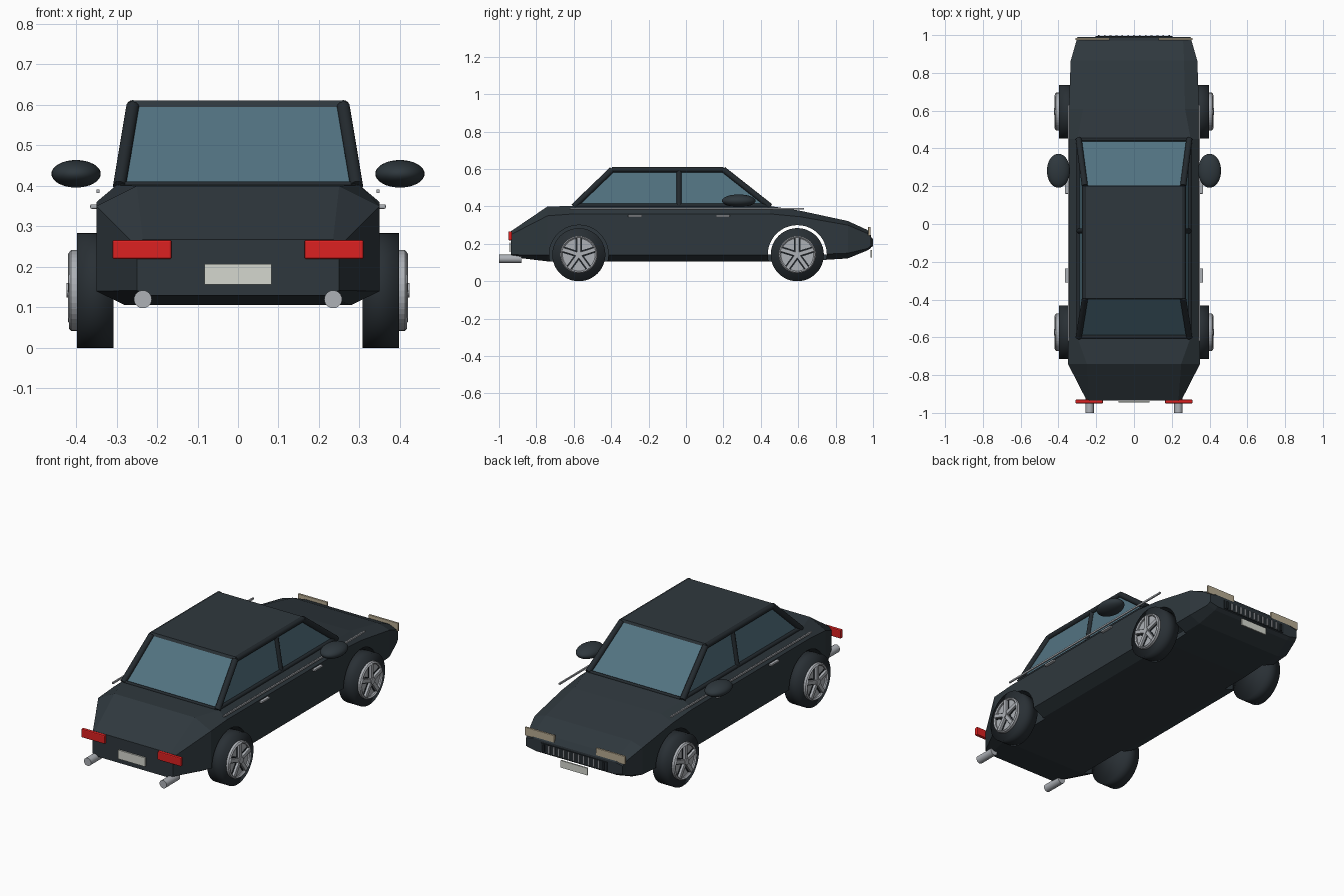
import bpy, bmesh, math
from mathutils import Vector

if "Cube" in bpy.data.objects:
    bpy.data.objects.remove(bpy.data.objects["Cube"])


def material(name, r, g, b):
    m = bpy.data.materials.new(name)
    m.use_nodes = True
    m.diffuse_color = (r, g, b, 1)
    m.node_tree.nodes["Principled BSDF"].inputs["Base Color"].default_value = (r, g, b, 1)
    return m


PAINT = material("dark_paint", .028, .039, .047)
TRIM = material("dark_trim", .017, .023, .028)
TYRE = material("tyre_rubber", .022, .029, .035)
GLASS = material("blue_glass", .085, .17, .22)
RED = material("red_lamp", .72, .015, .015)
BEIGE = material("headlamp_beige", .48, .41, .29)
SILVER = material("silver", .42, .44, .47)
PLATE = material("plate_white", .66, .68, .62)


def finish(name, bm, mat, smooth=False):
    bmesh.ops.recalc_face_normals(bm, faces=bm.faces)
    me = bpy.data.meshes.new(name)
    bm.to_mesh(me)
    bm.free()
    ob = bpy.data.objects.new(name, me)
    bpy.context.collection.objects.link(ob)
    me.materials.append(mat)
    if smooth:
        bpy.ops.object.select_all(action="DESELECT")
        ob.select_set(True)
        bpy.context.view_layer.objects.active = ob
        bpy.ops.object.shade_smooth_by_angle(angle=math.radians(smooth))
    return ob


def loft(name, rings, mat):
    """Skin a row of matching closed rings and cap both ends."""
    bm = bmesh.new()
    rows = [[bm.verts.new(p) for p in ring] for ring in rings]
    n = len(rows[0])
    for a, b in zip(rows, rows[1:]):
        for i in range(n):
            bm.faces.new((a[i], a[(i + 1) % n], b[(i + 1) % n], b[i]))
    bm.faces.new(rows[0])
    bm.faces.new(rows[-1])
    return finish(name, bm, mat)


def box(name, centre, size, mat, bevel=0, turn=0):
    bm = bmesh.new()
    bmesh.ops.create_cube(bm, size=1)
    for v in bm.verts:
        v.co = Vector(a * b for a, b in zip(v.co, size))
    if bevel:
        bmesh.ops.bevel(bm, geom=bm.edges[:], offset=bevel, segments=2, affect="EDGES", profile=.5)
    ob = finish(name, bm, mat)
    ob.location = centre
    ob.rotation_euler.x = turn
    return ob


def rod(name, a, b, radius, mat, sides=16, smooth=40):
    a, b = Vector(a), Vector(b)
    bm = bmesh.new()
    bmesh.ops.create_cone(bm, cap_ends=True, segments=sides, radius1=radius,
                          radius2=radius, depth=(b - a).length)
    ob = finish(name, bm, mat, smooth)
    ob.location = (a + b) / 2
    ob.rotation_mode = "QUATERNION"
    ob.rotation_quaternion = (b - a).to_track_quat("Z", "Y")
    return ob


# Body shell: y, four heights from sill to deck, half widths of floor, side and deck
stations = [
    (-.935, .13, .142, .25, .268, .22, .25, .235),
    (-.74, .106, .14, .35, .40, .28, .35, .25),
    (-.60, .106, .14, .36, .402, .28, .35, .30),
    (.45, .106, .14, .36, .402, .28, .35, .30),
    (.61, .106, .14, .345, .377, .28, .345, .27),
    (.865, .122, .15, .30, .322, .27, .335, .265),
    (.97, .165, .175, .255, .274, .25, .305, .26),
    (.99, .178, .19, .235, .245, .25, .30, .255),
]
rings = []
for y, z0, z1, z2, z3, w0, w1, w2 in stations:
    half = [(w0, z0), (w1, z1), (w1, z2), (w2, z3)]
    outline = half + [(-x, z) for x, z in reversed(half)]
    rings.append([(x, y, z) for x, z in outline])
body = loft("body", rings, PAINT)

# Wheel arches, cut with round pockets and one arched passage at the front axle
AXLES = {"front": .595, "rear": -.573}
HUB_Z, WHEEL_R, ARCH_R = .142, .142, .158


def arch_cutter(y, x0, x1, low):
    pts = []
    for i in range(48):
        t = math.tau * i / 48
        pts.append((y + ARCH_R * math.cos(t), max(low, HUB_Z + ARCH_R * math.sin(t))))
    if low > 0:
        pts = [p for p in pts if p[1] > low]
    return loft("arch_cutter", [[(x, *p) for p in pts] for x in (x0, x1)], PAINT)


cutters = [arch_cutter(AXLES["front"], -.27, .27, .13)]
for y in AXLES.values():
    cutters += [arch_cutter(y, .265, .5, -1), arch_cutter(y, -.5, -.265, -1)]
bpy.context.view_layer.objects.active = body
for c in cutters:
    mod = body.modifiers.new("arch", "BOOLEAN")
    mod.operation, mod.solver, mod.object = "DIFFERENCE", "EXACT", c
    bpy.ops.object.modifier_apply(modifier=mod.name)
for c in cutters:
    bpy.data.objects.remove(c)

# Cabin glass and roof
def slab(w, y0, y1, z):
    return [(-w, y0, z), (w, y0, z), (w, y1, z), (-w, y1, z)]


loft("cabin_glass", [slab(.293, -.595, .445, .395), slab(.258, -.392, .2, .6)], GLASS)
loft("roof", [slab(.268, -.40, .205, .595), slab(.262, -.395, .2, .611)], PAINT)
rod("rear_window_sill", (-.29, -.597, .402), (.29, -.597, .402), .009, TRIM)
rod("windscreen_sill", (-.29, .447, .402), (.29, .447, .402), .009, TRIM)

for s, side in ((-1, "right"), (1, "left")):
    # Pillars and window rails
    top_x, low_x = s * .26, s * .293
    rod(f"{side}_front_pillar", (low_x, .45, .40), (top_x, .2, .597), .016, TRIM)
    rod(f"{side}_rear_pillar", (low_x, -.60, .40), (top_x, -.395, .597), .016, TRIM)
    rod(f"{side}_middle_pillar", (low_x, -.037, .40), (top_x, -.037, .597), .013, TRIM)
    rod(f"{side}_roof_rail", (top_x, -.395, .597), (top_x, .2, .597), .015, TRIM)
    rod(f"{side}_window_sill", (low_x, -.60, .405), (low_x, .45, .405), .011, TRIM)

    # Side trim, handles and mirror
    box(f"{side}_waist_trim", (s * .346, .005, .387), (.008, 1.25, .009), SILVER)
    for place, y in (("front", .197), ("rear", -.272)):
        box(f"{side}_{place}_handle", (s * .355, y, .349), (.02, .075, .011), SILVER, .003)
    bm = bmesh.new()
    bmesh.ops.create_uvsphere(bm, u_segments=32, v_segments=16, radius=1)
    bmesh.ops.scale(bm, vec=(.061, .09, .034), verts=bm.verts)
    finish(f"{side}_mirror", bm, PAINT, 180).location = (s * .4, .282, .43)

    # Lamps and exhausts
    box(f"{side}_tail_lamp", (s * .237, -.94, .243), (.146, .02, .048), RED, .005)
    box(f"{side}_headlamp", (s * .22, .98, .267), (.182, .012, .046), BEIGE, .002)
    rod(f"{side}_exhaust", (s * .235, -1, .12), (s * .235, -.88, .12), .022, SILVER, 24)

    # Wheels
    for place, y in AXLES.items():
        tag = f"{side}_{place}"
        rod(f"{tag}_tyre", (s * .308, y, HUB_Z), (s * .398, y, HUB_Z), WHEEL_R, TYRE, 48, 180)
        rod(f"{tag}_rim_disc", (s * .39, y, HUB_Z), (s * .404, y, HUB_Z), .096, SILVER, 40)
        rod(f"{tag}_hub", (s * .39, y, HUB_Z), (s * .424, y, HUB_Z), .018, SILVER, 20)
        outer = [(s * x, r) for x, r in ((.395, .1), (.412, .1), (.418, .094), (.412, .087), (.395, .087))]
        ring = []
        for i in range(41):
            t = math.tau * i / 40
            ring.append([(x, y + r * math.cos(t), HUB_Z + r * math.sin(t)) for x, r in outer])
        loft(f"{tag}_rim_ring", ring, SILVER)
        for k in range(5):
            t = math.tau * k / 5 + math.pi / 2
            mid = (y + .05 * math.cos(t), HUB_Z + .05 * math.sin(t))
            box(f"{tag}_spoke_gap_{k}", (s * .404, *mid), (.005, .085, .034), TRIM, 0, t)
            box(f"{tag}_spoke_{k}", (s * .41, *mid), (.02, .085, .022), SILVER, .003, t)

# Number plates
box("rear_plate", (0, -.941, .182), (.166, .008, .05), PLATE)
box("front_plate", (0, .99, .147), (.166, .008, .04), PLATE)

# Grille with upright bars
box("grille", (0, .988, .208), (.41, .012, .05), TRIM)
for i in range(13):
    box(f"grille_bar_{i}", ((i - 6) * .031, .995, .208), (.009, .01, .042), SILVER if i % 12 else TRIM)
